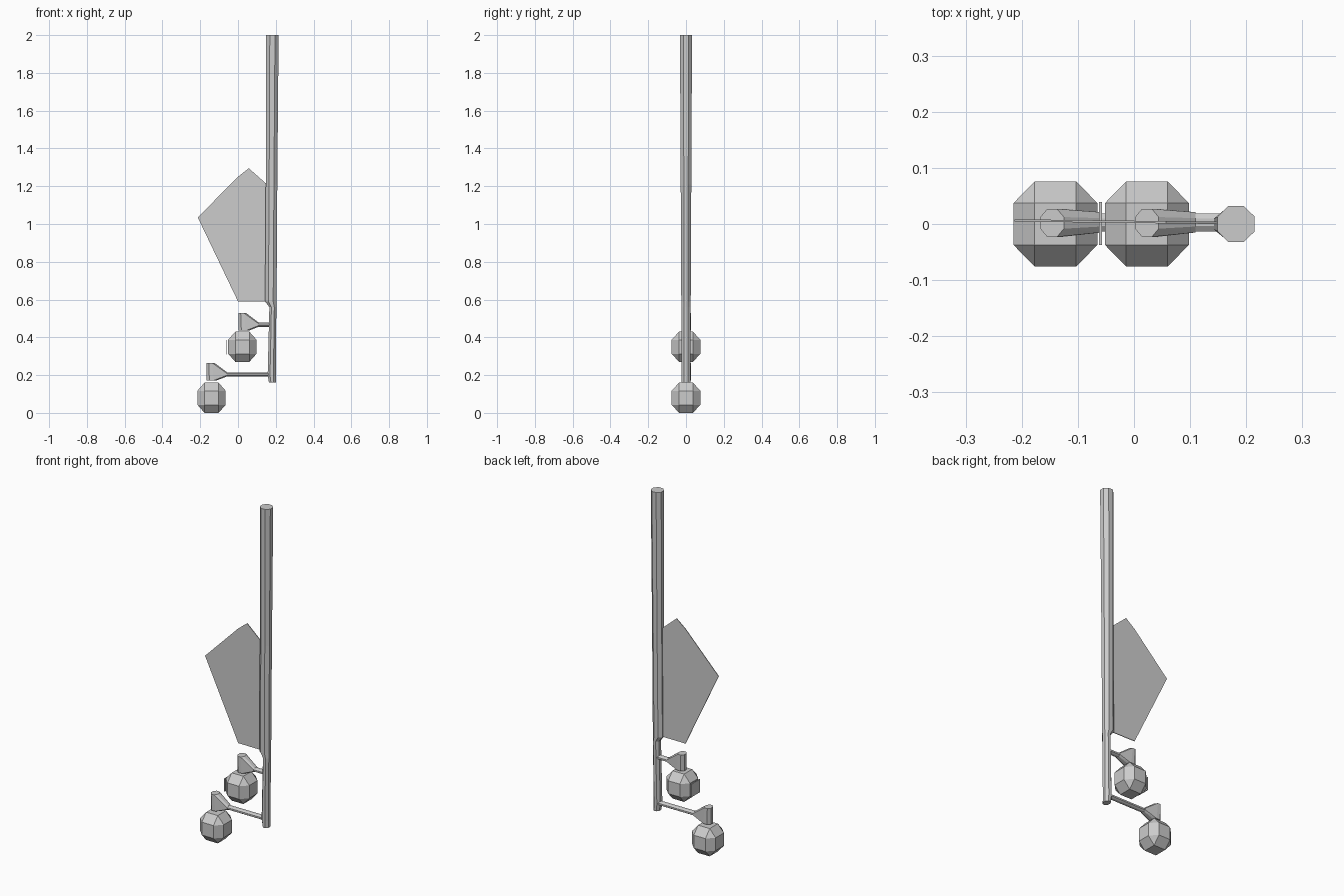
import bpy, bmesh, math
from itertools import product

if "Cube" in bpy.data.objects:
    bpy.data.objects.remove(bpy.data.objects["Cube"])


def finish(name, bm):
    bmesh.ops.recalc_face_normals(bm, faces=bm.faces)
    me = bpy.data.meshes.new(name)
    bm.to_mesh(me)
    bm.free()
    ob = bpy.data.objects.new(name, me)
    bpy.context.collection.objects.link(ob)
    return ob


def octagon(rx, ry):
    k = math.cos(math.pi / 8)
    return [(rx / k * math.cos(a), ry / k * math.sin(a))
            for a in (math.pi / 8 + i * math.pi / 4 for i in range(8))]


def loft(name, rings):
    bm = bmesh.new()
    loops = [[bm.verts.new(p) for p in ring] for ring in rings]
    for a, b in zip(loops, loops[1:]):
        n = len(a)
        for i in range(n):
            j = (i + 1) % n
            bm.faces.new((a[i], a[j], b[j], b[i]))
    bm.faces.new(loops[0])
    bm.faces.new(loops[-1])
    return finish(name, bm)


def hull(name, pts):
    bm = bmesh.new()
    for p in pts:
        bm.verts.new(p)
    r = bmesh.ops.convex_hull(bm, input=bm.verts)
    junk = {v for v in r["geom_interior"] + r["geom_unused"]
            if isinstance(v, bmesh.types.BMVert)}
    if junk:
        bmesh.ops.delete(bm, geom=list(junk), context='VERTS')
    bmesh.ops.dissolve_limit(bm, angle_limit=0.02, verts=bm.verts, edges=bm.edges)
    return finish(name, bm)


# Tapering octagonal pole: z, left x, right x, half depth
pole = [(0.16, 0.164, 0.2, 0.023), (0.2, 0.157, 0.2, 0.023),
        (0.56, 0.166, 0.203, 0.024), (0.59, 0.143, 0.204, 0.025),
        (1.21, 0.147, 0.208, 0.028), (2.0, 0.149, 0.215, 0.032)]
loft("pole", [[((a + b) / 2 + x, y, z) for x, y in octagon((b - a) / 2, d)]
              for z, a, b, d in pole])

# Thin flat flag, leaning slightly backward toward its tip
outline = [(0.16, 0.59), (0.0, 0.59), (-0.213, 1.035), (0.0, 1.25),
           (0.057, 1.295), (0.148, 1.215), (0.16, 1.2)]
loft("flag", [[(x, 0.002 + s - 0.012 * (x - 0.15), z) for x, z in outline]
              for s in (-0.002, 0.002)])

# Hanging faceted lanterns, with the brackets above them
for label, bx, bz, tip, az, cup in (("lower", -0.14, 0.08, -0.058, 0.204, -0.167),
                                    ("upper", 0.023, 0.35, 0.11, 0.467, 0.002)):
    pts = []
    for sx, sy, sz in product((-1, 1), repeat=3):
        for k in range(3):
            d = [0.037, 0.037, 0.037]
            d[k] = (0.075, 0.076, 0.08)[k]
            pts.append((bx + sx * d[0], sy * d[1], bz + sz * d[2]))
    hull(label + "_lantern", pts)
    # Horizontal bar
    loft(label + "_bar", [[(x, y + 0.003, az + z) for y, z in octagon(0.016, 0.011)]
                          for x in (tip - 0.005, 0.113, 0.17)])
    # Flared cup at the end of the bar
    pts = [(tip, y + 0.003, az + z) for y, z in octagon(0.018, 0.011)]
    for z, w in ((az + 0.061, 0.021), (az - 0.032, 0.027)):
        pts += [(cup + w + x, y + 0.002, z) for x, y in octagon(w, 0.025)]
    hull(label + "_cup", pts)

# Small loose panel beside the upper lantern
loft("lantern_panel", [[(x, -0.037, 0.31), (x, 0.039, 0.31),
                        (x, 0.039, 0.385), (x, -0.037, 0.385)]
                       for x in (-0.062, -0.057)])
